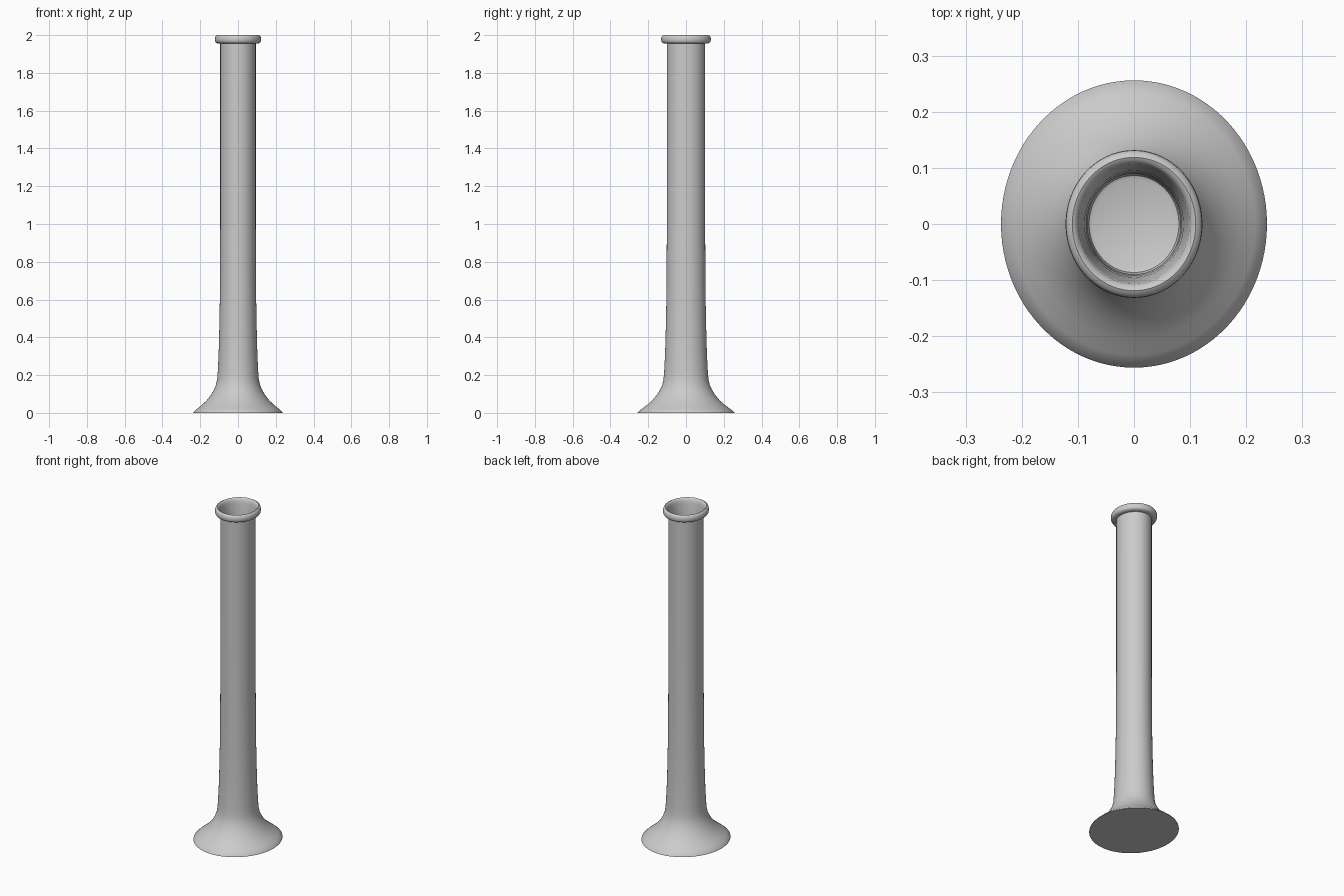
import bpy, bmesh, math

if "Cube" in bpy.data.objects:
    bpy.data.objects.remove(bpy.data.objects["Cube"])

SEGMENTS = 96
Y_STRETCH = 1.08  # the vase is slightly oval, deeper than wide

grey = bpy.data.materials.new("light_grey")
grey.diffuse_color = (0.6, 0.6, 0.6, 1)
grey.use_nodes = True
grey.node_tree.nodes["Principled BSDF"].inputs["Base Color"].default_value = grey.diffuse_color

# Flared foot and slender stem: (radius, height)
outside = [(0.237, 0.0), (0.236, 0.004), (0.216, 0.022), (0.19, 0.043), (0.165, 0.067),
           (0.143, 0.095), (0.127, 0.123), (0.116, 0.15), (0.11, 0.18),
           (0.107, 0.22), (0.103, 0.3), (0.100, 0.4), (0.097, 0.55),
           (0.095, 0.7), (0.094, 1.0), (0.094, 1.955)]

# Rolled lip
lip = [(0.108, 1.956), (0.117, 1.960), (0.121, 1.967), (0.122, 1.977),
       (0.121, 1.988), (0.117, 1.996), (0.110, 2.0), (0.104, 1.997),
       (0.099, 1.988)]

# Hollow inside, down to a floor near the foot
inside = [(0.096, 1.97), (0.092, 1.94), (0.088, 1.90), (0.085, 1.84),
          (0.083, 1.75), (0.083, 0.075), (0.080, 0.063), (0.074, 0.06)]


def lathe(name, profile):
    bm = bmesh.new()
    rings = []
    for r, z in profile:
        rings.append([bm.verts.new((r * math.cos(a), r * Y_STRETCH * math.sin(a), z))
                      for a in (2 * math.pi * i / SEGMENTS for i in range(SEGMENTS))])
    for low, high in zip(rings, rings[1:]):
        for i in range(SEGMENTS):
            j = (i + 1) % SEGMENTS
            bm.faces.new((low[i], low[j], high[j], high[i]))
    bm.faces.new(rings[0][::-1])   # underside
    bm.faces.new(rings[-1])        # inner floor
    mesh = bpy.data.meshes.new(name)
    bm.to_mesh(mesh)
    bm.free()
    mesh.materials.append(grey)
    obj = bpy.data.objects.new(name, mesh)
    bpy.context.collection.objects.link(obj)
    return obj


vase = lathe("vase", outside + lip + inside)
bpy.context.view_layer.objects.active = vase
vase.select_set(True)
bpy.ops.object.shade_smooth_by_angle(angle=math.radians(40))
